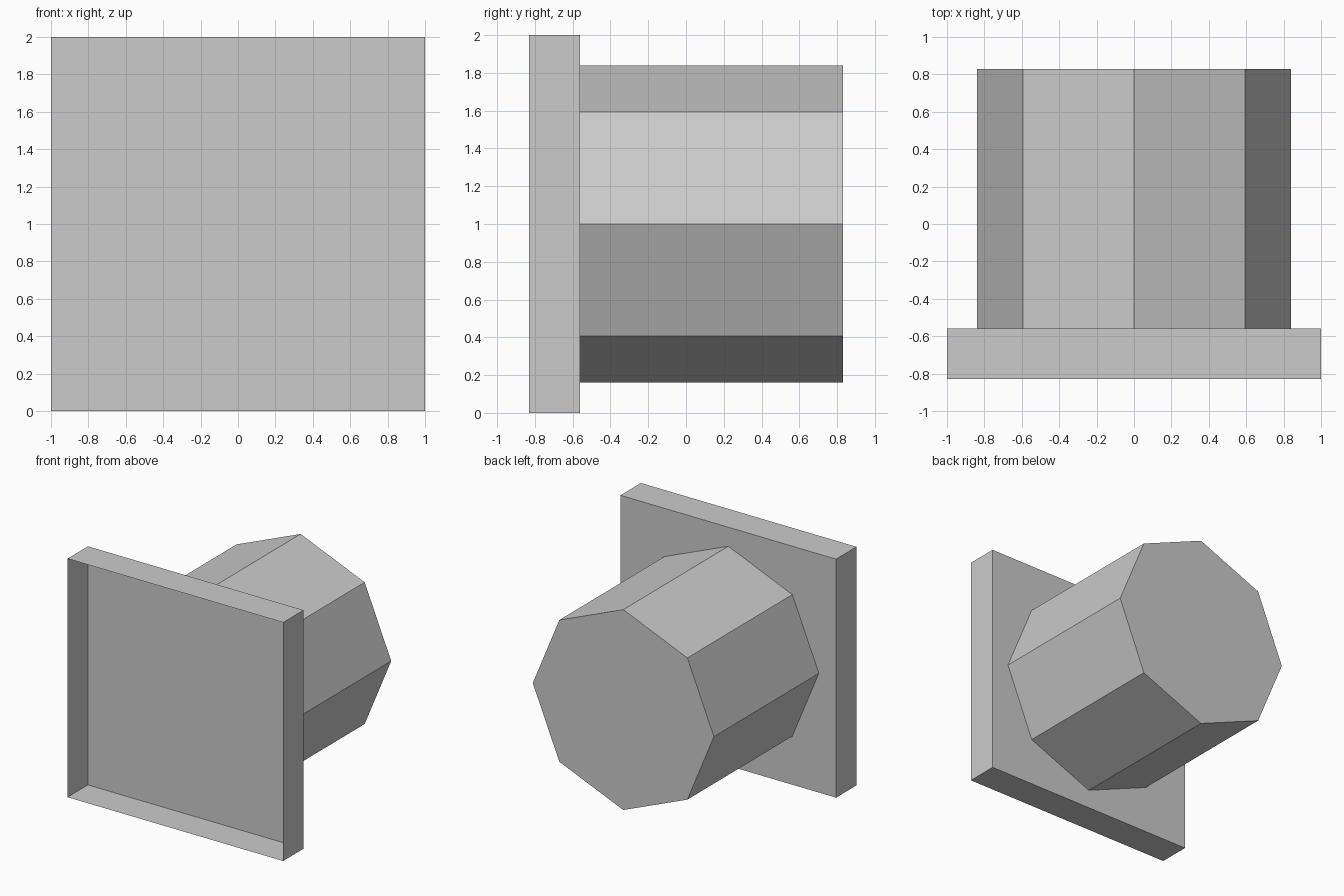
import bpy
import bmesh
from math import pi
from mathutils import Matrix

cube = bpy.data.objects.get("Cube")
if cube:
    bpy.data.objects.remove(cube, do_unlink=True)

FRONT, STEP, BACK = -0.83, -0.56, 0.83
CENTRE_Z = 1.0

grey = bpy.data.materials.new("light grey")
colour = (0.6, 0.6, 0.6, 1)
grey.diffuse_color = colour
grey.use_nodes = True
grey.node_tree.nodes["Principled BSDF"].inputs["Base Color"].default_value = colour


def open_fronted(name, sides, radius, y0, y1, spin):
    """Flat-sided shell along y: closed at the back, open at the front."""
    bm = bmesh.new()
    bmesh.ops.create_cone(bm, cap_ends=True, segments=sides,
                          radius1=radius, radius2=radius, depth=y1 - y0)
    bm.transform(Matrix.Translation((0, (y0 + y1) / 2, CENTRE_Z))
                 @ Matrix.Rotation(pi / 2, 4, "X")
                 @ Matrix.Rotation(spin, 4, "Z"))
    bm.normal_update()
    front = [f for f in bm.faces if f.normal.y < -0.9]
    bmesh.ops.delete(bm, geom=front, context="FACES_ONLY")
    mesh = bpy.data.meshes.new(name)
    bm.to_mesh(mesh)
    bm.free()
    mesh.materials.append(grey)
    obj = bpy.data.objects.new(name, mesh)
    bpy.context.collection.objects.link(obj)
    return obj


# Square tray, hollow and open toward the front
open_fronted("square_flange", 4, 2 ** 0.5, FRONT, STEP, pi / 4)

# Eight-sided barrel with a closed end
open_fronted("octagonal_barrel", 8, 0.84, STEP, BACK, 0)
